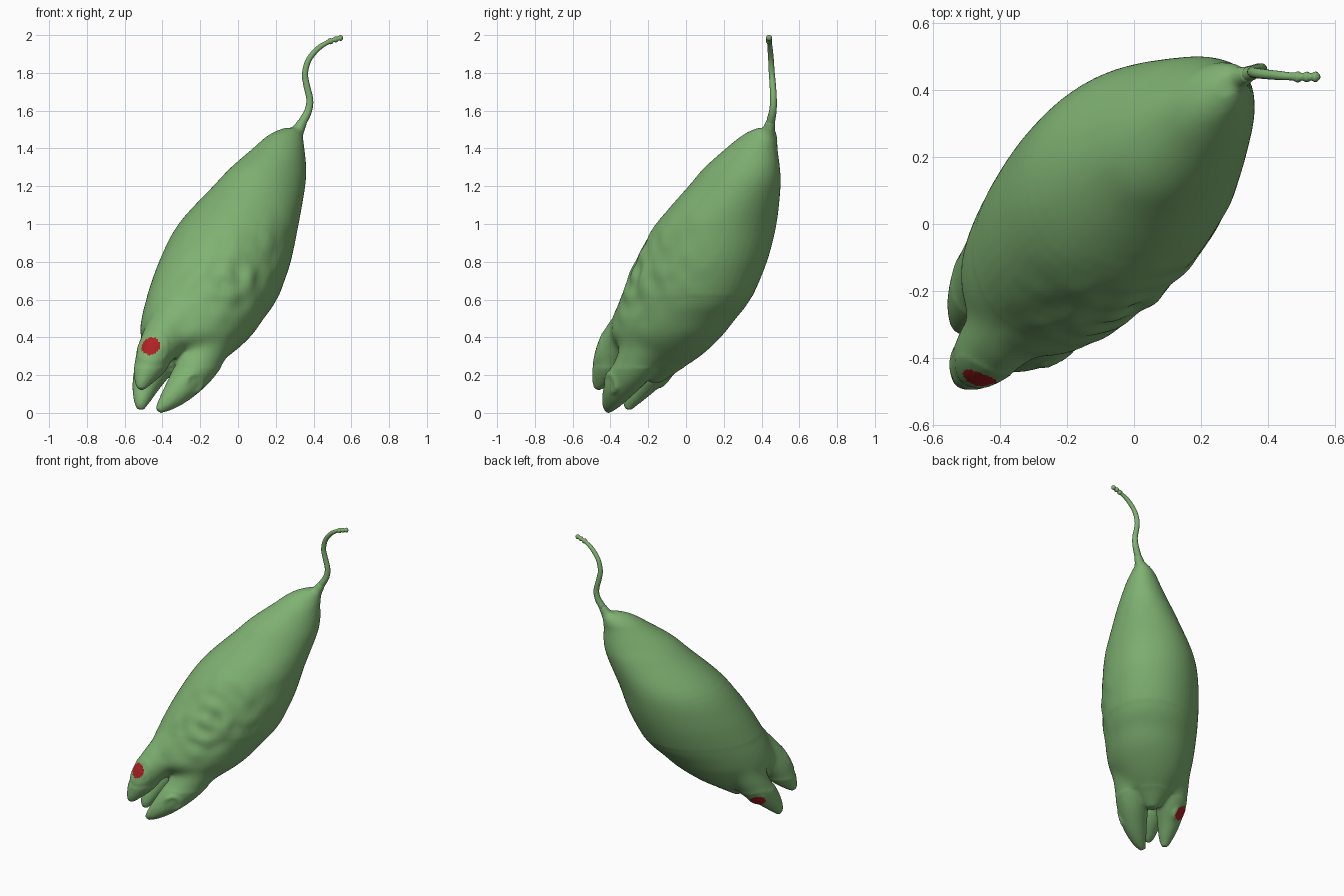
import bpy, bmesh, math
from mathutils import Vector, noise

if "Cube" in bpy.data.objects:
    bpy.data.objects.remove(bpy.data.objects["Cube"])


def material(name, rgb):
    m = bpy.data.materials.new(name)
    m.diffuse_color = (*rgb, 1)
    m.use_nodes = True
    m.node_tree.nodes["Principled BSDF"].inputs["Base Color"].default_value = m.diffuse_color
    return m


GREEN = material("leaf green", (0.215, 0.445, 0.17))
RED = material("eye red", (0.42, 0.015, 0.018))


def spline(pts, steps):
    """Catmull-Rom through tuples of any length."""
    out = []
    for i in range(len(pts) - 1):
        p0, p1 = pts[max(i - 1, 0)], pts[i]
        p2, p3 = pts[i + 1], pts[min(i + 2, len(pts) - 1)]
        for k in range(steps):
            t = k / steps
            out.append([0.5 * (2 * b + (c - a) * t + (2 * a - 5 * b + 4 * c - d) * t * t
                               + (3 * b - a - 3 * c + d) * t ** 3)
                        for a, b, c, d in zip(p0, p1, p2, p3)])
    return out + [list(pts[-1])]


def loft(bm, rings):
    """Skin closed rings of points and cap both ends."""
    vs = [[bm.verts.new(p) for p in r] for r in rings]
    n = len(vs[0])
    for r, s in zip(vs, vs[1:]):
        for i in range(n):
            bm.faces.new((r[i], r[(i + 1) % n], s[(i + 1) % n], s[i]))
    bm.faces.new(vs[0][::-1])
    bm.faces.new(vs[-1])


def tube(bm, pts, steps=5, sides=20):
    """Round tube through (x, y, z, radius) points."""
    path = spline(pts, steps)
    rings = []
    for i, p in enumerate(path):
        d = Vector(path[min(i + 1, len(path) - 1)][:3]) - Vector(path[max(i - 1, 0)][:3])
        s = d.cross(Vector((0, 1, 0))).normalized()
        t = d.cross(s).normalized()
        rings.append([Vector(p[:3]) + p[3] * (s * math.cos(a) + t * math.sin(a))
                      for a in (2 * math.pi * k / sides for k in range(sides))])
    loft(bm, rings)


def finish(bm, name):
    bmesh.ops.recalc_face_normals(bm, faces=bm.faces)
    me = bpy.data.meshes.new(name)
    bm.to_mesh(me)
    bm.free()
    ob = bpy.data.objects.new(name, me)
    bpy.context.collection.objects.link(ob)
    return ob


bm = bmesh.new()

# leaning pod, as level slices: z, centre x, centre y, half width, half depth
slices = [(.16, -.29, -.163, .03, .03), (.22, -.272, -.143, .10, .10),
          (.30, -.233, -.106, .185, .185), (.40, -.225, -.105, .26, .32),
          (.50, -.187, -.06, .285, .362), (.60, -.14, -.005, .302, .388),
          (.80, -.07, .08, .314, .38), (1.0, .003, .161, .295, .34),
          (1.2, .112, .257, .212, .272), (1.3, .162, .298, .165, .228),
          (1.4, .215, .348, .115, .155), (1.45, .24, .378, .087, .122),
          (1.485, .263, .40, .06, .09), (1.508, .285, .418, .03, .05)]
U, V = Vector((1, -1, 0)).normalized(), Vector((1, 1, 0)).normalized()
loft(bm, [[Vector((x, y, z)) + U * a * math.cos(t) + V * b * math.sin(t)
           for t in (2 * math.pi * k / 48 for k in range(48))]
          for z, x, y, a, b in spline(slices, 5)])

# three pointed lobes at the lower end
lobes = [
    [(-.30, -.22, .52, .14), (-.41, -.345, .37, .114), (-.47, -.412, .25, .087),
     (-.505, -.455, .165, .046), (-.515, -.475, .125, .018)],
    [(-.31, -.01, .52, .14), (-.42, -.125, .30, .112), (-.48, -.22, .17, .08),
     (-.508, -.285, .075, .048), (-.517, -.31, .018, .02)],
    [(-.12, -.13, .50, .16), (-.20, -.255, .28, .116), (-.29, -.345, .15, .087),
     (-.37, -.395, .062, .053), (-.425, -.415, .012, .02)],
]
for lobe in lobes:
    tube(bm, lobe)

# neck that flares from the stalk into the pod
tube(bm, [(.27, .40, 1.40, .07), (.305, .43, 1.47, .042),
          (.325, .441, 1.51, .032), (.347, .45, 1.55, .025)])

# raised eye rims, one on each lobe: centre, outward direction
eyes = [((-.456, -.448, .347), (-.45, -.85, .35)),
        ((-.486, -.113, .175), (-.4, .65, -.55)),
        ((-.228, -.405, .155), (.45, -.8, -.2))]
for c, d in eyes:
    rot = Vector(d).normalized().to_track_quat('Z', 'Y')
    rim = [[Vector(c) + rot @ Vector(((.05 + .013 * math.cos(b)) * math.cos(a),
                                      (.05 + .013 * math.cos(b)) * math.sin(a),
                                      .013 * math.sin(b) - .01))
            for b in (math.tau * j / 8 for j in range(8))]
           for a in (math.tau * i / 24 for i in range(24))]
    vs = [[bm.verts.new(p) for p in r] for r in rim]
    for i in range(24):
        for j in range(8):
            r, s, k = vs[i], vs[(i + 1) % 24], (j + 1) % 8
            bm.faces.new((r[j], s[j], s[k], r[k]))

# fuse everything into one soft skin
rough = finish(bm, "rough_pod")
rm = rough.modifiers.new("fuse", 'REMESH')
rm.mode = 'VOXEL'
rm.voxel_size = 0.011
sm = rough.modifiers.new("soften", 'SMOOTH')
sm.factor = 0.5
sm.iterations = 6
deps = bpy.context.evaluated_depsgraph_get()
skin = bpy.data.meshes.new_from_object(rough.evaluated_get(deps))
bpy.data.objects.remove(rough)
skin.name = "pod_body"
body = bpy.data.objects.new("pod_body", skin)
bpy.context.collection.objects.link(body)
skin.materials.clear()
skin.materials.append(GREEN)
skin.materials.append(RED)

# blend the lobe roots into the pod, leaving eyes and tips crisp
bm = bmesh.new()
bm.from_mesh(skin)
roots = [v for v in bm.verts if .24 < v.co.z < .62
         and all((v.co - Vector(c)).length > .09 for c, d in eyes)]
for _ in range(45):
    bmesh.ops.smooth_vert(bm, verts=roots, factor=.5,
                          use_axis_x=True, use_axis_y=True, use_axis_z=True)
bm.normal_update()
bm.to_mesh(skin)
bm.free()

# shallow wrinkles on the front of the pod
facing = Vector((.45, -.8, .35)).normalized()
hub = Vector((-.07, -.24, .72))
moves = []
for v in skin.vertices:
    mask = max(0, v.normal.dot(facing) - .25) * max(0, 1 - abs(v.co.z - .72) / .42)
    r = (v.co - hub).length
    wave = .6 * math.sin(r * 60) * math.exp(-r * 6) + noise.noise(v.co * 10)
    moves.append(v.normal * mask * wave * .018)
for v, m in zip(skin.vertices, moves):
    v.co += m

# red eye patches on two lobes
for f in skin.polygons:
    f.use_smooth = True
    f.material_index = 0
    for c, d in eyes[:2]:
        n = Vector(d).normalized()
        off = f.center - Vector(c)
        flat = off - n * off.dot(n)
        if off.length < .09 and flat.length < .05 and f.normal.dot(n) > 0:
            f.material_index = 1

# curling stalk with a knobbly tip
bm = bmesh.new()
tube(bm, [(.325, .441, 1.51, .022), (.347, .45, 1.55, .0225),
          (.372, .46, 1.60, .02), (.38, .463, 1.66, .018), (.362, .459, 1.74, .017),
          (.355, .454, 1.80, .016), (.375, .45, 1.87, .015), (.425, .445, 1.93, .014),
          (.475, .441, 1.962, .012), (.49, .44, 1.968, .017), (.503, .44, 1.973, .011),
          (.517, .44, 1.977, .016), (.53, .44, 1.981, .011), (.544, .44, 1.985, .016),
          (.556, .44, 1.988, .006)], steps=4, sides=14)
stalk = finish(bm, "stalk")
stalk.data.materials.append(GREEN)
for f in stalk.data.polygons:
    f.use_smooth = True
